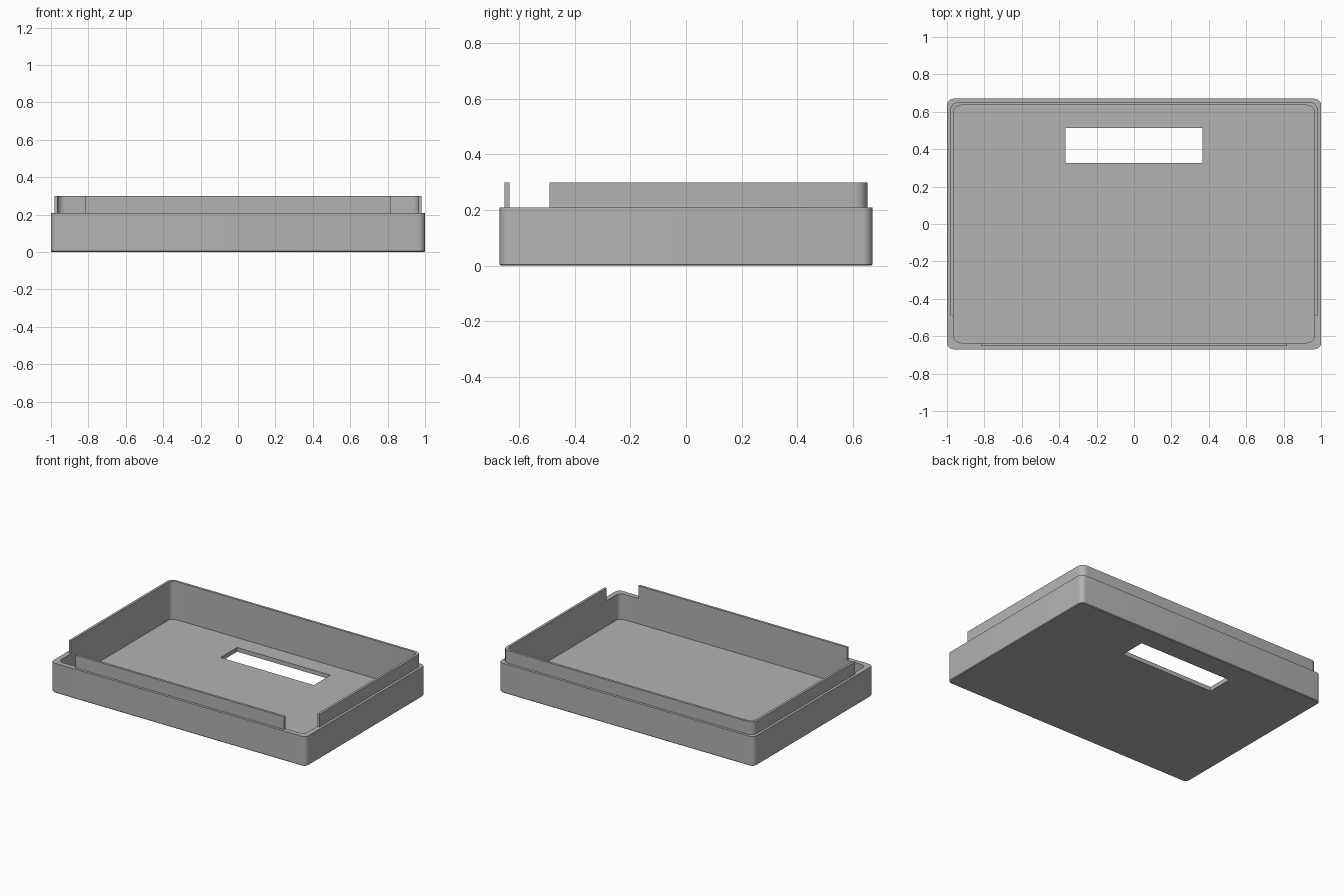
import bpy, bmesh
from math import cos, sin, pi, radians

if "Cube" in bpy.data.objects:
    bpy.data.objects.remove(bpy.data.objects["Cube"], do_unlink=True)

HX, HY = 1.0, 0.67             # outer half sizes
WALL, LIP = 0.035, 0.018       # wall thickness, lip inset
RIM, TOP, FLOOR = 0.21, 0.30, 0.03
STEPS = 8                      # segments per rounded corner

grey = bpy.data.materials.new("plain grey")
grey.diffuse_color = (0.45, 0.45, 0.45, 1)
grey.use_nodes = True
grey.node_tree.nodes["Principled BSDF"].inputs["Base Color"].default_value = (0.45, 0.45, 0.45, 1)


def corner(sx, sy, inset, radius, start):
    """Arc of points around one rounded corner, counter-clockwise."""
    cx, cy = sx * (HX - inset - radius), sy * (HY - inset - radius)
    angles = [start + pi / 2 * i / STEPS for i in range(STEPS + 1)]
    return [(cx + radius * cos(a), cy + radius * sin(a)) for a in angles]


def outline(inset, radius):
    corners = ((1, 1), (-1, 1), (-1, -1), (1, -1))
    return [p for k, (sx, sy) in enumerate(corners)
            for p in corner(sx, sy, inset, radius, k * pi / 2)]


def finish(name, bm):
    bmesh.ops.recalc_face_normals(bm, faces=bm.faces)
    mesh = bpy.data.meshes.new(name)
    bm.to_mesh(mesh)
    bm.free()
    mesh.materials.append(grey)
    obj = bpy.data.objects.new(name, mesh)
    bpy.context.collection.objects.link(obj)
    return obj


def skin(name, loops, closed):
    """Join matching loops of 3D points with quads and cap both ends."""
    bm = bmesh.new()
    rows = [[bm.verts.new(p) for p in loop] for loop in loops]
    n = len(rows[0])
    for a, b in zip(rows, rows[1:]):
        for i in range(n):
            j = (i + 1) % n
            bm.faces.new((a[i], a[j], b[j], b[i]))
    if closed:
        bm.faces.new(rows[0])
        bm.faces.new(rows[-1])
    return finish(name, bm)


def box(name, x0, x1, y0, y1, z0, z1):
    base = [(x0, y0), (x1, y0), (x1, y1), (x0, y1)]
    return skin(name, [[(x, y, z) for x, y in base] for z in (z0, z1)], True)


def smooth(obj):
    bpy.ops.object.select_all(action="DESELECT")
    obj.select_set(True)
    bpy.context.view_layer.objects.active = obj
    bpy.ops.object.shade_smooth_by_angle(angle=radians(30))


# Tray: outside wall, rim, inside wall and floor
levels = [(0.005, 0.03, 0), (0, 0.035, 0.005), (0, 0.035, RIM),
          (WALL, 0.04, RIM), (WALL, 0.04, FLOOR)]
tray = skin("tray", [[(x, y, z) for x, y in outline(inset, r)]
                     for inset, r, z in levels], True)

# Slot through the floor
cutter = box("slot_cutter", -0.366, 0.366, 0.327, 0.513, -0.1, 0.1)
cut = tray.modifiers.new("slot", "BOOLEAN")
cut.operation, cut.solver, cut.object = "DIFFERENCE", "EXACT", cutter
bpy.context.view_layer.objects.active = tray
bpy.ops.object.modifier_apply(modifier=cut.name)
bpy.data.objects.remove(cutter, do_unlink=True)
smooth(tray)


# Raised lip round the sides and back, open at the front corners
def lip_path(inset, radius):
    x = HX - inset
    arcs = corner(1, 1, inset, radius, 0) + corner(-1, 1, inset, radius, pi / 2)
    return [(x, -0.49)] + arcs + [(-x, -0.49)]


sections = [[(*o, RIM), (*o, TOP), (*i, TOP), (*i, RIM)]
            for o, i in zip(lip_path(LIP, 0.045), lip_path(WALL, 0.04))]
smooth(skin("back_lip", sections, True))

# Short straight lip at the front
box("front_lip", -0.818, 0.818, -HY + LIP, -HY + WALL, RIM, TOP)
